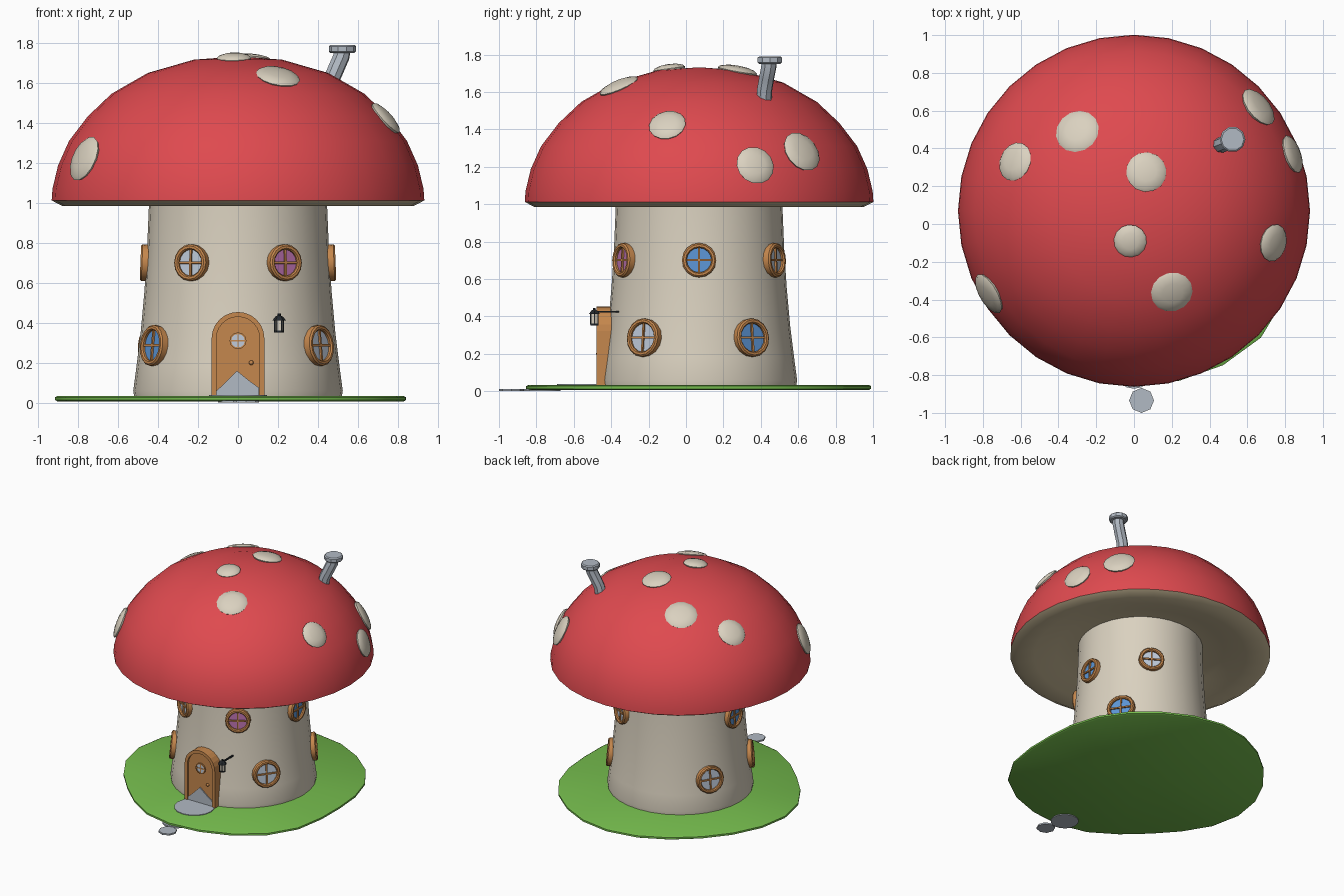
import bpy, bmesh, math
from mathutils import Vector, Matrix

if "Cube" in bpy.data.objects:
    bpy.data.objects.remove(bpy.data.objects["Cube"])

CY = 0.07  # y of the house axis


def material(name, rgb):
    m = bpy.data.materials.new(name)
    m.diffuse_color = (*[(c / 255) ** 2.2 for c in rgb], 1)
    m.use_nodes = True
    m.node_tree.nodes["Principled BSDF"].inputs["Base Color"].default_value = m.diffuse_color
    return m


RED = material("red", (222, 75, 80))
CREAM = material("cream", (217, 208, 190))
GILL = material("gill_tan", (208, 192, 156))
GREEN = material("grass_green", (116, 186, 78))
WOOD = material("wood", (196, 134, 78))
STONE = material("stone_grey", (176, 184, 194))
BLUE = material("blue_glass", (92, 148, 212))
PALE = material("pale_glass", (190, 202, 218))
PURPLE = material("purple_glass", (184, 112, 172))
BLACK = material("black_iron", (40, 44, 48))


def finish(name, bm, mats, matrix=None, smooth=None):
    bmesh.ops.recalc_face_normals(bm, faces=bm.faces)
    me = bpy.data.meshes.new(name)
    bm.to_mesh(me)
    bm.free()
    for m in mats:
        me.materials.append(m)
    ob = bpy.data.objects.new(name, me)
    bpy.context.collection.objects.link(ob)
    if matrix:
        ob.matrix_world = matrix
    if smooth:
        bpy.ops.object.select_all(action='DESELECT')
        bpy.context.view_layer.objects.active = ob
        ob.select_set(True)
        bpy.ops.object.shade_smooth_by_angle(angle=math.radians(smooth))
    return ob


def lathe(name, profile, mat, matrix=None, segs=16, smooth=40, loop=False, radius=None):
    """Spin (r, z) points round local z; loop joins the last point to the first."""
    bm = bmesh.new()
    rings = []
    for r, z in profile:
        if r == 0:
            rings.append([bm.verts.new((0, 0, z))] * segs)
            continue
        ring = []
        for i in range(segs):
            a = math.tau * i / segs
            k = r * (radius(a) if radius else 1)
            ring.append(bm.verts.new((k * math.cos(a), k * math.sin(a), z)))
        rings.append(ring)
    pairs = list(zip(rings, rings[1:])) + ([(rings[-1], rings[0])] if loop else [])
    for a, b in pairs:
        for i in range(segs):
            j = (i + 1) % segs
            bm.faces.new(list(dict.fromkeys((a[i], a[j], b[j], b[i]))))
    return finish(name, bm, [mat], matrix, smooth)


def disc(r, z0, z1):
    return [(0, z0), (r, z0), (r, z1), (0, z1)]


def box(name, size, mat, matrix):
    bm = bmesh.new()
    bmesh.ops.create_cube(bm, size=1, matrix=Matrix.Diagonal((*size, 1)))
    return finish(name, bm, [mat], matrix)


def slab(name, points, y0, y1, mat):
    """Extrude an (x, z) outline along y."""
    bm = bmesh.new()
    face = bm.faces.new([bm.verts.new((x, y0, z)) for x, z in points])
    new = bmesh.ops.extrude_face_region(bm, geom=[face])['geom']
    bmesh.ops.translate(bm, vec=(0, y1 - y0, 0),
                        verts=[v for v in new if isinstance(v, bmesh.types.BMVert)])
    return finish(name, bm, [mat])


def place(pos, axis=(0, 0, 1)):
    return Matrix.Translation(pos) @ Vector(axis).to_track_quat('Z', 'Y').to_matrix().to_4x4()


AXIS = Matrix.Translation((0, CY, 0))

# Uneven lawn
LAWN = [.84, .885, .92, .885, .915, .845, .925, .95]


def lawn_radius(a):
    t = a / math.tau * 8
    i, f = int(t) % 8, t % 1
    f = (1 - math.cos(math.pi * f)) / 2
    return LAWN[i] * (1 - f) + LAWN[(i + 1) % 8] * f


lathe("lawn", [(0, .006), (.985, .006), (1, .013), (1, .027), (.985, .034), (0, .034)],
      GREEN, AXIS, 24, 30, radius=lawn_radius)

# Stem
lathe("stem", [(0, .02), (.518, .02), (.524, .06), (.508, .18), (.488, .34), (.468, .56),
               (.455, .76), (.446, .98), (.446, 1.09), (0, 1.09)], CREAM, AXIS, 32)

# Cap with tan underside
cap = lathe("cap", [(0, 1.732), (.22, 1.716), (.45, 1.65), (.63, 1.547), (.75, 1.434),
                    (.845, 1.31), (.90, 1.187), (.928, 1.07), (.932, 1.012), (.88, .985),
                    (.76, .995), (.60, 1.035), (.44, 1.065), (0, 1.07)], RED, AXIS, 32)
cap.data.materials.append(GILL)
for p in cap.data.polygons:
    if p.normal.z < -.2:
        p.material_index = 1

# Spots: x, y, radius on the cap dome
for x, y, r in [(-.30, .49, .118), (-.63, .33, .105), (.065, .275, .107), (-.02, -.09, .087),
                (.20, -.36, .112), (.74, -.10, .10), (.66, .62, .115), (.84, .37, .105),
                (-.77, -.37, .118)]:
    h = math.sqrt(1 - (x * x + (y - CY) ** 2) / .93 ** 2)
    n = Vector((x / .93 ** 2, (y - CY) / .93 ** 2, h / .735))
    lathe("spot", [(0, -.02), (r * .9, -.02), (r, 0), (r * .87, .012), (r * .5, .022), (0, .026)],
          CREAM, place((x, y, 1 + .735 * h), n), 14, 60)


# Round windows
def window(deg, z, wall, r, glass, tilt):
    a = math.radians(deg)
    m = place((wall * math.cos(a), CY + wall * math.sin(a), z),
              (math.cos(a), math.sin(a), tilt))
    lathe("window_frame", [(r, -.03), (r, .022), (r - .008, .03), (r - .02, .03),
                           (r - .026, .022), (r - .026, -.03)], WOOD, m, 16, 30, loop=True)
    lathe("window_glass", disc(r - .02, -.02, .011), glass, m, 16, 30)
    for size in ((2 * r - .05, .011, .012), (.011, 2 * r - .05, .012)):
        box("window_bar", size, WOOD, m @ Matrix.Translation((0, 0, .015)))


for deg, glass in ((0, BLUE), (60, PALE), (180, BLUE), (240, PALE), (300, PURPLE)):
    window(deg, .70, .458, .092, glass, .04)
for deg, glass in ((-36, PALE), (34, BLUE), (150, PALE), (213, BLUE)):
    window(deg, .285, .494, .103, glass, .1)


# Arched door
def arch(w, spring, base=.034, n=12):
    pts = [(w * math.cos(math.pi * i / n), spring + w * math.sin(math.pi * i / n))
           for i in range(n + 1)]
    return [(w, base)] + pts + [(-w, base)]


slab("door", arch(.115, .322), -.462, -.38, WOOD)
slab("door_frame", arch(.132, .322) + arch(.108, .322)[::-1], -.478, -.38, WOOD)
front = place((0, -.462, .31), (0, -1, 0))
lathe("door_window_frame", [(.042, 0), (.042, .01), (.034, .01), (.034, 0)], WOOD, front, 12,
      30, loop=True)
lathe("door_window_glass", disc(.036, -.01, .004), PALE, front, 12, 30)
for size in ((.07, .007, .007), (.007, .07, .007)):
    box("door_window_bar", size, WOOD, front @ Matrix.Translation((0, 0, .004)))
lathe("door_knob", [(0, 0), (.006, 0), (.012, .008), (.009, .017), (0, .019)], WOOD,
      place((.066, -.462, .20), (0, -1, 0)), 10, 60)

# Stone sweep up the foot of the door, and stepping stones
slab("door_foot_stone", [(-.107, .036), (-.107, .06), (-.06, .105), (-.005, .16), (.05, .115),
                         (.105, .075), (.105, .036)], -.47, -.461, STONE)
for x, y, z, r in ((0, -.545, .033, .145), (0, -.772, .006, .10), (.04, -.934, .006, .066)):
    lathe("stepping_stone", disc(r, -.006, .006), STONE, place((x, y, z)),
          16 if r > .08 else 8, 30)

# Lantern on a bracket
LX, LY = .206, -.49
lathe("lantern_glass", disc(.021, .36, .415), CREAM, place((LX, LY, 0)), 6, 20)
lathe("lantern_roof", [(0, .412), (.034, .412), (.02, .43), (.008, .436), (.008, .446), (0, .446)],
      BLACK, place((LX, LY, 0)), 6, 20)
lathe("lantern_base", disc(.025, .352, .362), BLACK, place((LX, LY, 0)), 6, 20)
for i in range(6):
    a = math.tau * i / 6
    box("lantern_post", (.006, .006, .06), BLACK,
        place((LX + .022 * math.cos(a), LY + .022 * math.sin(a), .387)))
box("lantern_bracket", (.01, .14, .01), BLACK, place((LX, -.42, .425)))

# Bent chimney pipe with a collar
cu = bpy.data.curves.new("chimney_pipe", 'CURVE')
cu.dimensions = '3D'
cu.bevel_depth, cu.bevel_resolution, cu.use_fill_caps = .042, 2, True
path = [(.445, .415, 1.50), (.465, .42, 1.61), (.495, .432, 1.68), (.517, .442, 1.73),
        (.522, .446, 1.765)]
sp = cu.splines.new('POLY')
sp.points.add(len(path) - 1)
for p, co in zip(sp.points, path):
    p.co = (*co, 1)
cu.materials.append(STONE)
pipe = bpy.data.objects.new("chimney_pipe", cu)
bpy.context.collection.objects.link(pipe)
bpy.ops.object.select_all(action='DESELECT')
bpy.context.view_layer.objects.active = pipe
pipe.select_set(True)
bpy.ops.object.convert(target='MESH')
bpy.ops.object.shade_smooth_by_angle(angle=math.radians(30))
lathe("chimney_collar", [(0, 1.75), (.06, 1.75), (.068, 1.757), (.068, 1.783), (.06, 1.79),
                         (0, 1.79)], STONE, place((.522, .448, 0)), 10, 30)
